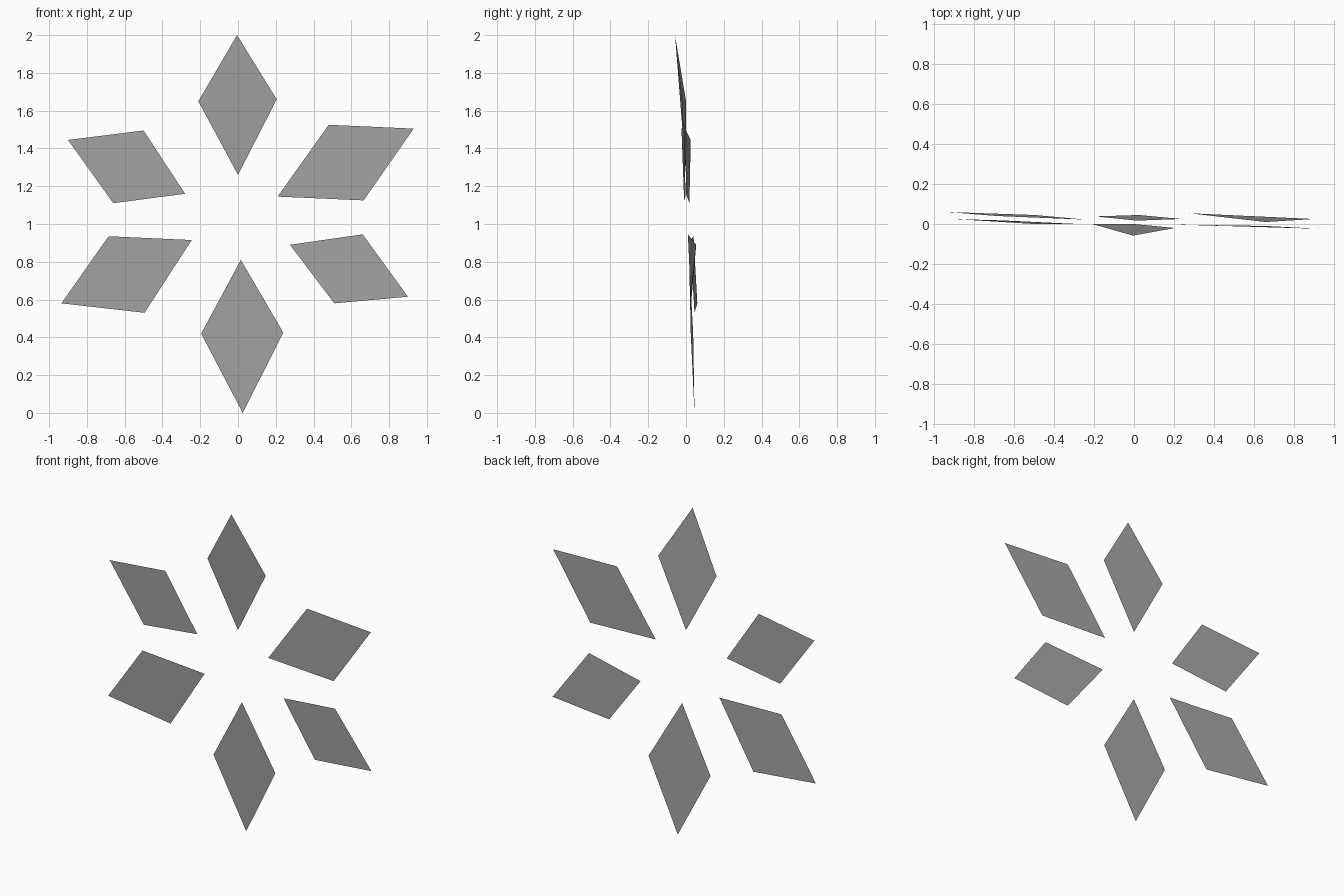
import bpy

grey = bpy.data.materials.new("plain grey")
grey.diffuse_color = (0.37, 0.37, 0.37, 1)


def petal(name, corners):
    """One thin, slightly warped diamond sheet, corners counter-clockwise from the front."""
    mesh = bpy.data.meshes.new(name)
    mesh.from_pydata(corners, [], [tuple(range(len(corners)))])
    mesh.materials.append(grey)
    mesh.shade_smooth()
    obj = bpy.data.objects.new(name, mesh)
    bpy.context.collection.objects.link(obj)
    return obj


# six separate diamonds set in a ring, each a little irregular
petal("top_petal", [(-0.005, -0.058, 2.0), (-0.21, 0.0, 1.65),
                    (0.0, 0.0, 1.26), (0.205, -0.02, 1.66)])
petal("upper_left_petal", [(-0.90, 0.025, 1.445), (-0.66, 0.018, 1.11),
                           (-0.28, 0.0, 1.16), (-0.50, 0.0, 1.495)])
petal("lower_left_petal", [(-0.935, 0.06, 0.58), (-0.495, 0.045, 0.53),
                           (-0.245, 0.022, 0.915), (-0.685, 0.04, 0.935)])
petal("bottom_petal", [(0.015, 0.017, 0.81), (-0.195, 0.038, 0.42),
                       (0.025, 0.045, 0.0), (0.24, 0.025, 0.425)])
petal("lower_right_petal", [(0.275, 0.054, 0.89), (0.51, 0.027, 0.58),
                            (0.90, 0.025, 0.615), (0.66, 0.01, 0.945)])
petal("upper_right_petal", [(0.21, -0.003, 1.145), (0.665, -0.01, 1.125),
                            (0.93, -0.024, 1.505), (0.48, -0.008, 1.525)])
